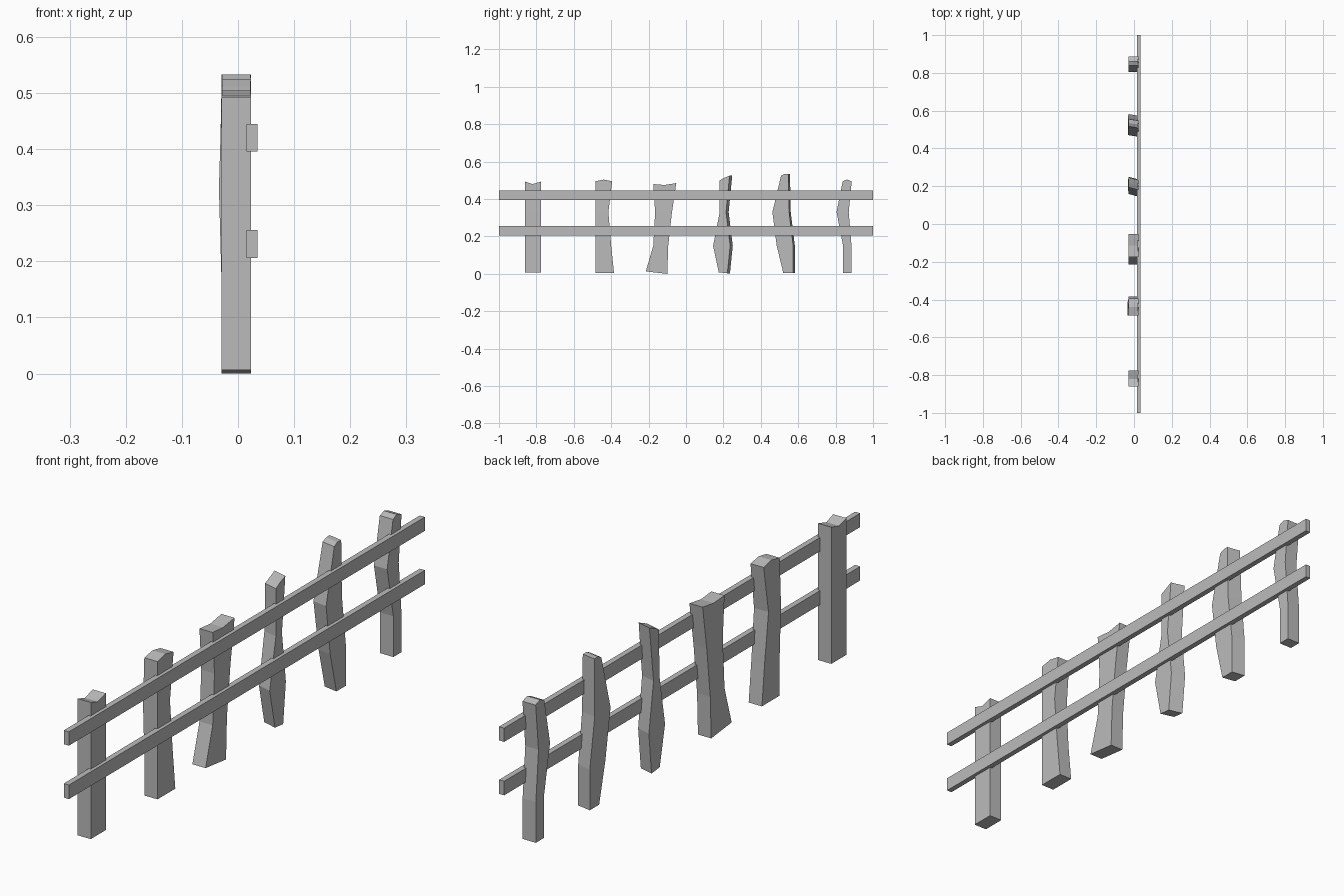
import bpy
import bmesh

if "Cube" in bpy.data.objects:
    bpy.data.objects.remove(bpy.data.objects["Cube"])

grey = bpy.data.materials.new("weathered grey")
grey.use_nodes = True
colour = (0.5, 0.5, 0.5, 1)
grey.diffuse_color = colour
grey.node_tree.nodes["Principled BSDF"].inputs["Base Color"].default_value = colour


def finish(bm, name):
    bmesh.ops.recalc_face_normals(bm, faces=bm.faces)
    mesh = bpy.data.meshes.new(name)
    bm.to_mesh(mesh)
    bm.free()
    mesh.materials.append(grey)
    bpy.context.collection.objects.link(bpy.data.objects.new(name, mesh))


def box(name, x, y, z):
    bm = bmesh.new()
    bmesh.ops.create_cube(bm, size=1)
    for v in bm.verts:
        v.co = [lo + (c + 0.5) * (hi - lo) for c, (lo, hi) in zip(v.co, (x, y, z))]
    finish(bm, name)


def post(name, bottom, low, high, top, skew, bulge):
    """Each level is (left y, left z, right y, right z); the top adds a middle point."""
    bm = bmesh.new()
    levels = (bottom, (low[0], 0.15, low[1], 0.15), (high[0], 0.33, high[1], 0.33), top[:4])
    rings = []
    for i, (a, za, b, zb) in enumerate(levels):
        back = -0.029 - (bulge if i == 2 else 0)
        front = 0.023
        corners = ((front, a, za), (front, b - skew, zb), (back, b, zb), (back, a + skew, za))
        rings.append([bm.verts.new(c) for c in corners])
    bm.faces.new(rings[0])
    for r, s in zip(rings, rings[1:]):
        for k in range(4):
            # the two broad sides of the last band are closed with the crown below
            if s is rings[-1] and k in (0, 2):
                continue
            n = (k + 1) % 4
            bm.faces.new((r[k], r[n], s[n], s[k]))
    # crown with a ridge or a notch
    r, s = rings[-2:]
    mid_y, mid_z = top[4:]
    m_front = bm.verts.new((0.022, mid_y - skew / 2, mid_z))
    m_back = bm.verts.new((-0.028, mid_y + skew / 2, mid_z))
    bm.faces.new((r[0], r[1], s[1], m_front, s[0]))
    bm.faces.new((r[2], r[3], s[3], m_back, s[2]))
    bm.faces.new((s[0], m_front, m_back, s[3]))
    bm.faces.new((m_front, s[1], s[2], m_back))
    finish(bm, name)


# posts, each a little crooked
post("post_1", (-0.86, 0.007, -0.775, 0.007), (-0.86, -0.775), (-0.86, -0.775),
     (-0.86, 0.493, -0.775, 0.493, -0.82, 0.48), 0, 0)
post("post_2", (-0.485, 0.005, -0.385, 0.005), (-0.485, -0.4), (-0.485, -0.415),
     (-0.485, 0.495, -0.395, 0.495, -0.44, 0.504), 0, 0.005)
post("post_3", (-0.215, 0.013, -0.1, 0), (-0.175, -0.095), (-0.165, -0.075),
     (-0.175, 0.48, -0.052, 0.485, -0.115, 0.475), 0, 0)
post("post_4", (0.175, 0.008, 0.235, 0.003), (0.145, 0.25), (0.18, 0.228),
     (0.18, 0.5, 0.247, 0.525, 0.21, 0.512), 0.014, 0.003)
post("post_5", (0.52, 0.005, 0.582, 0.005), (0.485, 0.582), (0.462, 0.56),
     (0.508, 0.524, 0.556, 0.533, 0.53, 0.533), 0.009, 0.004)
post("post_6", (0.84, 0.005, 0.885, 0.005), (0.84, 0.885), (0.805, 0.87),
     (0.838, 0.495, 0.886, 0.495, 0.86, 0.504), 0, 0)

# rails
for name, z in (("lower_rail", (0.206, 0.256)), ("upper_rail", (0.396, 0.445))):
    box(name, (0.015, 0.035), (-1, 1), z)
